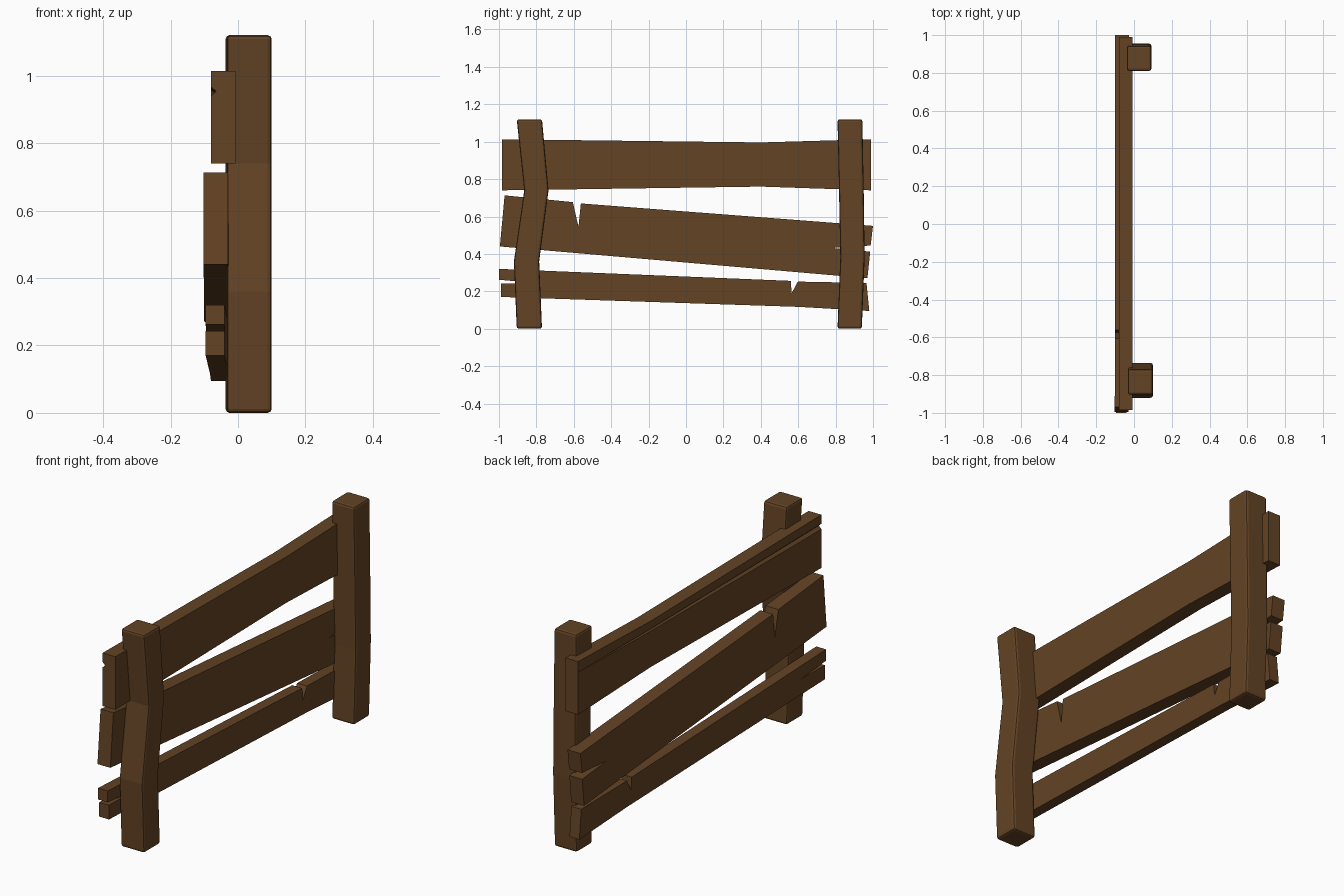
import bpy, bmesh

if "Cube" in bpy.data.objects:
    bpy.data.objects.remove(bpy.data.objects["Cube"])

wood = bpy.data.materials.new("brown wood")
wood.diffuse_color = (0.125, 0.056, 0.018, 1)
wood.use_nodes = True
wood.node_tree.nodes["Principled BSDF"].inputs["Base Color"].default_value = wood.diffuse_color


def finish(name, bm, bevel=0):
    bmesh.ops.recalc_face_normals(bm, faces=bm.faces)
    mesh = bpy.data.meshes.new(name)
    bm.to_mesh(mesh)
    bm.free()
    mesh.materials.append(wood)
    ob = bpy.data.objects.new(name, mesh)
    bpy.context.collection.objects.link(ob)
    if bevel:
        mod = ob.modifiers.new("worn edges", 'BEVEL')
        mod.width = bevel
        mod.segments = 2
        mod.limit_method = 'ANGLE'
        mod.angle_limit = 0.9
    return ob


def loft(name, rings, bevel=0):
    """Skin a row of equal-sized rings and cap both ends."""
    bm = bmesh.new()
    loops = [[bm.verts.new(p) for p in ring] for ring in rings]
    for a, b in zip(loops, loops[1:]):
        n = len(a)
        for i in range(n):
            j = (i + 1) % n
            bm.faces.new((a[i], a[j], b[j], b[i]))
    bm.faces.new(loops[0])
    bm.faces.new(loops[-1])
    return finish(name, bm, bevel)


def post(name, x0, x1, levels):
    """Bent square post; levels are (z, y_min, y_max)."""
    loft(name, [[(x0, a, z), (x1, a, z), (x1, b, z), (x0, b, z)]
                for z, a, b in levels], 0.012)


def plank(name, outline, x_left, x_right, thick):
    """Extrude a (y, z) outline; the outer face slides from x_left to x_right."""
    def x_at(y):
        return x_left + (x_right - x_left) * (y + 1) / 2
    loft(name, [[(x_at(y) + t, y, z) for y, z in outline] for t in (0, thick)])


# Posts
post("left_post", -0.033, 0.10,
     [(0, -0.905, -0.77), (0.36, -0.92, -0.785), (0.74, -0.865, -0.735), (1.12, -0.905, -0.77)])
post("right_post", -0.037, 0.092,
     [(0, 0.81, 0.94), (0.38, 0.825, 0.955), (0.75, 0.818, 0.95), (1.12, 0.81, 0.943)])

# Top plank with a tapering crack along its outer face
rings = []
for y, zb, zt, crack, w, d in [(-0.985, 0.74, 1.013, 0.953, 0.014, 0.015),
                               (0.4, 0.76, 0.996, 0.95, 0.006, 0.008),
                               (0.99, 0.74, 1.013, 0.958, 0.001, 0.001)]:
    xo, xi = -0.08, -0.007
    rings.append([(xo, y, zb), (xi, y, zb), (xi, y, zt), (xo, y, zt),
                  (xo, y, crack + w), (xo + d, y, crack), (xo, y, crack - w)])
loft("top_plank", rings)

# Middle plank: notch in its upper edge, split at its right end
plank("middle_plank",
      [(-0.995, 0.44), (-0.97, 0.713), (-0.605, 0.677), (-0.575, 0.545), (-0.562, 0.67),
       (1.0, 0.55), (0.987, 0.445), (0.78, 0.432), (0.985, 0.412), (0.97, 0.27)],
      -0.102, -0.10, 0.073)

# Bottom plank: split at its left end, notch in its upper edge
plank("bottom_plank",
      [(-1.0, 0.32), (0.56, 0.256), (0.565, 0.19), (0.598, 0.252), (0.965, 0.245),
       (0.98, 0.095), (0.6, 0.117), (-0.99, 0.17), (-0.99, 0.243), (-0.79, 0.243), (-1.0, 0.262)],
      -0.096, -0.08, 0.056)
